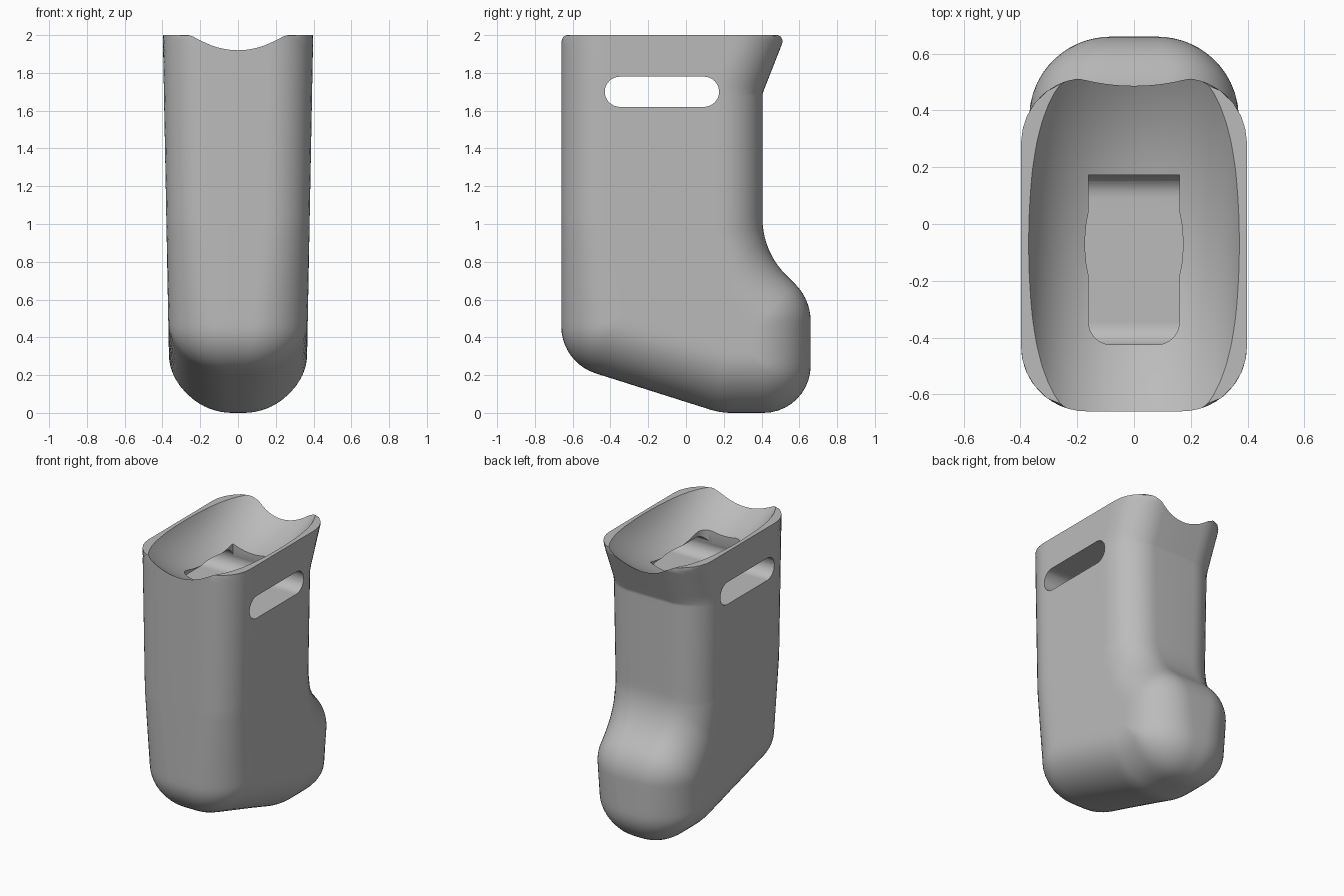
import bpy, bmesh, math
from mathutils import Vector

if "Cube" in bpy.data.objects:
    bpy.data.objects.remove(bpy.data.objects["Cube"], do_unlink=True)


def fillet(corners, closed=False, steps=10):
    """Turn (a, b, radius) corners into a rounded polyline."""
    out, n = [], len(corners)
    for i, (a, b, r) in enumerate(corners):
        p = Vector((a, b))
        if r == 0 or (not closed and i in (0, n - 1)):
            out.append(p)
            continue
        u = (Vector(corners[i - 1][:2]) - p).normalized()
        v = (Vector(corners[(i + 1) % n][:2]) - p).normalized()
        half = u.angle(v) / 2
        centre = p + (u + v).normalized() * (r / math.sin(half))
        start = p + u * (r / math.tan(half)) - centre
        end = p + v * (r / math.tan(half)) - centre
        sweep = math.pi - 2 * half
        for k in range(steps + 1):
            f = k / steps
            out.append(centre + (start * math.sin((1 - f) * sweep)
                                 + end * math.sin(f * sweep)) / math.sin(sweep)
                       if sweep < 3 else centre + start)
    return out


def resample(pts, step):
    out = []
    for p, q in zip(pts, pts[1:]):
        n = max(1, round((q - p).length / step))
        out += [p.lerp(q, k / n) for k in range(n)]
    return out + [pts[-1]]


def nearest(p, line):
    best = None
    for a, b in zip(line, line[1:]):
        ab = b - a
        f = min(1, max(0, (p - a).dot(ab) / max(ab.length_squared, 1e-12)))
        q = a + ab * f
        if best is None or (q - p).length < (best - p).length:
            best = q
    return best


def make_object(name, rings):
    """Skin a list of equal rings and cap both ends."""
    bm = bmesh.new()
    rows = [[bm.verts.new(p) for p in ring] for ring in rings]
    n = len(rows[0])
    for a, b in zip(rows, rows[1:]):
        for i in range(n):
            j = (i + 1) % n
            bm.faces.new((a[i], a[j], b[j], b[i]))
    bm.faces.new(rows[0][::-1])
    bm.faces.new(rows[-1])
    bmesh.ops.recalc_face_normals(bm, faces=bm.faces)
    mesh = bpy.data.meshes.new(name)
    bm.to_mesh(mesh)
    bm.free()
    obj = bpy.data.objects.new(name, mesh)
    bpy.context.collection.objects.link(obj)
    return obj


# Boot body: side outline with rounded flanks
wall = fillet([(-.66, 2, 0), (-.66, .267, .26), (.183, 0, .4), (.66, 0, .25),
               (.66, .6, .28), (.405, .855, .42), (.405, 1.69, .06),
               (.515, 1.97, .02), (.515, 2, 0)])
outline = resample(wall + [wall[0]], .045)[:-1]
spine = [Vector(p) for p in ((-.1, 1.6), (-.1, .7), (.28, .36))]
cores = [nearest(p, spine) for p in outline]


def half_width(p):
    width = .36 + .019 * p.y
    r = .23 + .1 * min(1, max(0, (1 - p.y) / .9))
    d = min(r, (nearest(p, wall) - p).length)
    return width - r + math.sqrt(max(0, r * r - (r - d) ** 2))


LAYERS = 15
inner = []
for k in range(LAYERS + 1):
    t = .88 * (k / LAYERS) ** 2
    ring = [p.lerp(c, t) for p, c in zip(outline, cores)]
    inner.append([(half_width(p), p.x, p.y) for p in ring])
mirrored = [[(-x, y, z) for x, y, z in ring] for ring in inner]
body = make_object("boot_body", mirrored[::-1] + inner)

# Strap slot through both flanks
slot_pts = []
for centre, turn in ((.095, -math.pi / 2), (-.35, math.pi / 2)):
    for k in range(17):
        a = turn + math.pi * k / 16
        slot_pts.append((centre + .08 * math.cos(a), 1.70 + .08 * math.sin(a)))
slot = make_object("slot_cutter", [[(x, y, z) for y, z in slot_pts] for x in (-.6, .6)])

# Curved saddle scooped out of the top
saddle_rings = []
R, BEND, LOW = .395, 1.06, 1.74
for k in range(41):
    y = -.9 + 1.7 * k / 40
    z = LOW + R + BEND - math.sqrt(BEND ** 2 - (y + .07) ** 2)
    saddle_rings.append([(R * math.cos(a), y, z + R * math.sin(a))
                         for a in (math.tau * i / 72 for i in range(72))])
saddle = make_object("saddle_cutter", saddle_rings)

# Opening between the saddle and the slot
pocket_pts = fillet([(-.16, -.425, .08), (.16, -.425, .08),
                     (.16, .172, 0), (-.16, .172, 0)], closed=True)
pocket = make_object("pocket_cutter", [[(p.x, p.y, z) for p in pocket_pts] for z in (1.70, 2.1)])

bpy.ops.object.select_all(action='DESELECT')
bpy.context.view_layer.objects.active = body
body.select_set(True)
for cutter in (saddle, pocket, slot):
    cutter.hide_render = True
    mod = body.modifiers.new(cutter.name, 'BOOLEAN')
    mod.operation, mod.solver, mod.object = 'DIFFERENCE', 'EXACT', cutter
    bpy.ops.object.modifier_apply(modifier=mod.name)
    bpy.data.objects.remove(cutter, do_unlink=True)

# Single plain grey
grey = bpy.data.materials.new("light_grey")
grey.use_nodes = True
colour = (.5, .5, .5, 1)
grey.diffuse_color = colour
grey.node_tree.nodes["Principled BSDF"].inputs["Base Color"].default_value = colour
body.data.materials.clear()
body.data.materials.append(grey)
for poly in body.data.polygons:
    poly.material_index = 0
bpy.ops.object.shade_smooth_by_angle(angle=math.radians(32))
